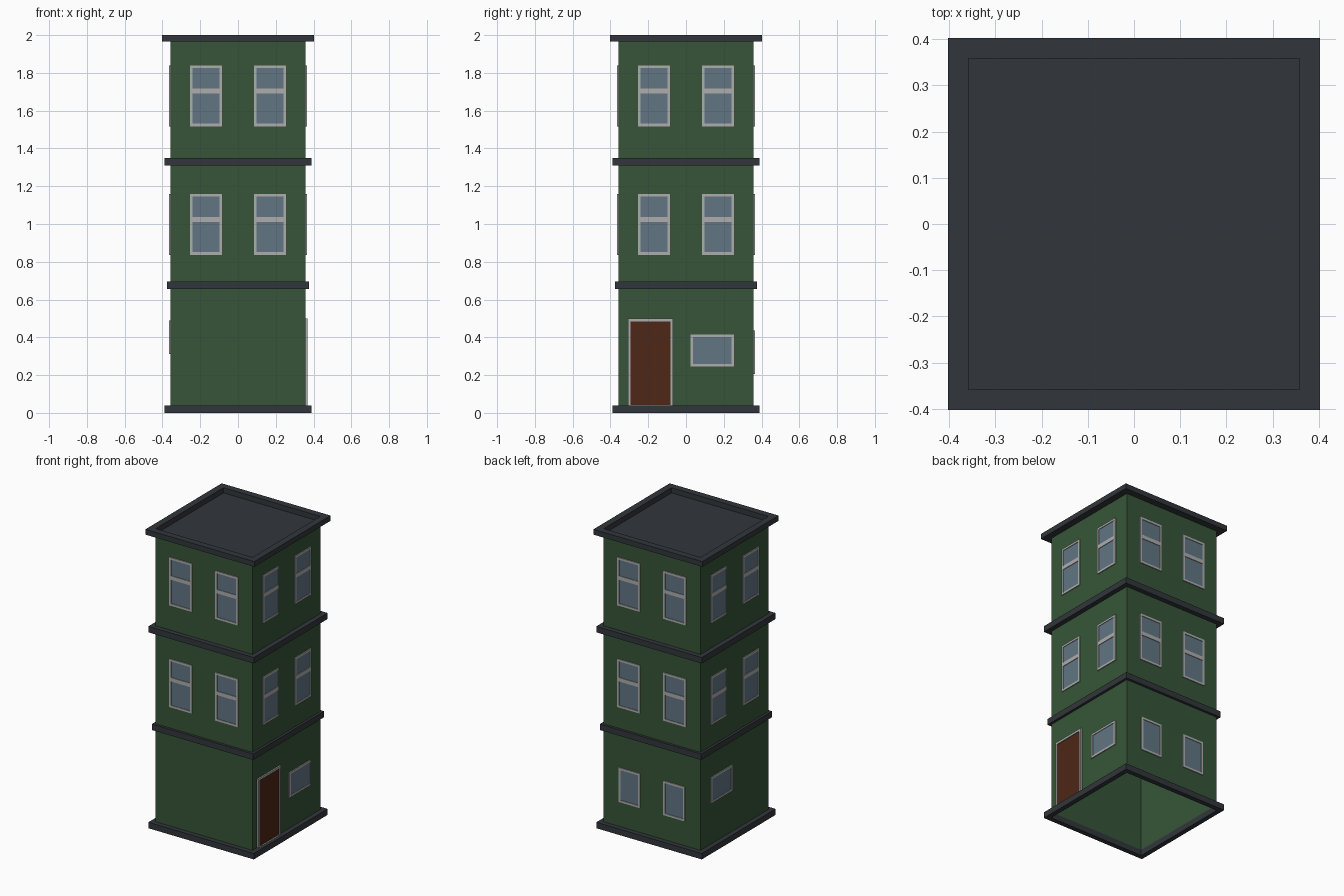
import bpy
import bmesh
from math import pi
from mathutils import Matrix

if "Cube" in bpy.data.objects:
    bpy.data.objects.remove(bpy.data.objects["Cube"])

W = 0.358           # half width of the walls


def material(name, r, g, b):
    m = bpy.data.materials.new(name)
    m.diffuse_color = (r, g, b, 1)
    m.use_nodes = True
    m.node_tree.nodes["Principled BSDF"].inputs["Base Color"].default_value = m.diffuse_color
    return m


GREEN = material("green_wall", 0.038, 0.091, 0.040)
DARK = material("dark_trim", 0.031, 0.037, 0.043)
FRAME = material("frame_grey", 0.42, 0.42, 0.42)
GLASS = material("glass_blue", 0.12, 0.18, 0.23)
BROWN = material("door_brown", 0.075, 0.020, 0.008)


def finish(bm, name, mat, matrix=None):
    if matrix:
        bm.transform(matrix)
    bmesh.ops.recalc_face_normals(bm, faces=bm.faces)
    mesh = bpy.data.meshes.new(name)
    bm.to_mesh(mesh)
    bm.free()
    mesh.materials.append(mat)
    ob = bpy.data.objects.new(name, mesh)
    bpy.context.collection.objects.link(ob)
    return ob


def loop(bm, a0, a1, b0, b1, c):
    return [bm.verts.new(p) for p in
            ((a0, b0, c), (a1, b0, c), (a1, b1, c), (a0, b1, c))]


def bridge(bm, p, q):
    for i in range(4):
        j = (i + 1) % 4
        bm.faces.new((p[i], p[j], q[j], q[i]))


def ring(name, mat, rect, t, c0, c1, matrix=None, bottom=None):
    """Rectangular ring of border t between depths c0 and c1."""
    a0, a1, b0, b1 = rect
    ib = b0 + (t if bottom is None else bottom)
    bm = bmesh.new()
    loops = []
    for c in (c0, c1):
        loops.append(loop(bm, a0, a1, b0, b1, c))
        loops.append(loop(bm, a0 + t, a1 - t, ib, b1 - t, c))
    o0, i0, o1, i1 = loops
    for p, q in ((o0, i0), (o0, o1), (i0, i1), (o1, i1)):
        bridge(bm, p, q)
    return finish(bm, name, mat, matrix)


def panel(name, mat, rect, c, matrix=None):
    bm = bmesh.new()
    bm.faces.new(loop(bm, *rect, c))
    return finish(bm, name, mat, matrix)


def box(name, mat, rect, c0, c1, matrix=None):
    bm = bmesh.new()
    p, q = loop(bm, *rect, c0), loop(bm, *rect, c1)
    bridge(bm, p, q)
    bm.faces.new(p)
    bm.faces.new(q)
    return finish(bm, name, mat, matrix)


def side(quarter):
    """Wall coordinates (along, up, outward) to world; 0 = front, 1 = right."""
    return (Matrix.Rotation(quarter * pi / 2, 4, 'Z')
            @ Matrix.Translation((0, -W, 0))
            @ Matrix.Rotation(pi / 2, 4, 'X'))


def window(name, quarter, rect, rail=None):
    m = side(quarter)
    a0, a1, b0, b1 = rect
    ring(name + "_frame", FRAME, rect, 0.014, 0, 0.006, m)
    panel(name + "_glass", GLASS, rect, 0.002, m)
    if rail:
        box(name + "_rail", FRAME, (a0 + 0.014, a1 - 0.014, rail, rail + 0.026),
            0.001, 0.006, m)


# Hollow storeys of thin wall
for n, (z0, z1) in enumerate(((0.04, 0.655), (0.695, 1.31), (1.35, 1.965))):
    bm = bmesh.new()
    bridge(bm, loop(bm, -W, W, -W, W, z0), loop(bm, -W, W, -W, W, z1))
    finish(bm, f"storey_wall_{n + 1}", GREEN)

# Base, string courses and roof parapet
for name, h, z0, z1 in (("base_course", 0.39, 0, 0.04),
                        ("lower_band", 0.375, 0.655, 0.695),
                        ("upper_band", 0.39, 1.31, 1.35),
                        ("roof_parapet", 0.403, 1.965, 2.0)):
    ring(name, DARK, (-h, h, -h, h), h - W, z0, z1)
panel("roof_deck", DARK, (-W, W, -W, W), 1.965)

# Sash windows on both upper storeys, all four sides
for q, label in enumerate(("front", "right", "back", "left")):
    for floor, z in (("middle", 0.837), ("top", 1.517)):
        for k, u in enumerate((-0.255, 0.085)):
            window(f"{label}_{floor}_window_{k + 1}", q,
                   (u, u + 0.17, z, z + 0.322), z + 0.174)

# Ground floor windows
window("right_ground_window", 1, (0.024, 0.254, 0.245, 0.415))
window("left_ground_window", 3, (-0.254, -0.024, 0.313, 0.488))
for k, u in enumerate((-0.245, 0.085)):
    window(f"back_ground_window_{k + 1}", 2, (u, u + 0.16, 0.205, 0.435))

# Door with jambs and head
door = (-0.308, -0.068, 0.04, 0.50)
ring("door_frame", FRAME, door, 0.015, 0, 0.009, side(1), bottom=0.001)
panel("door_panel", BROWN, door, 0.003, side(1))
